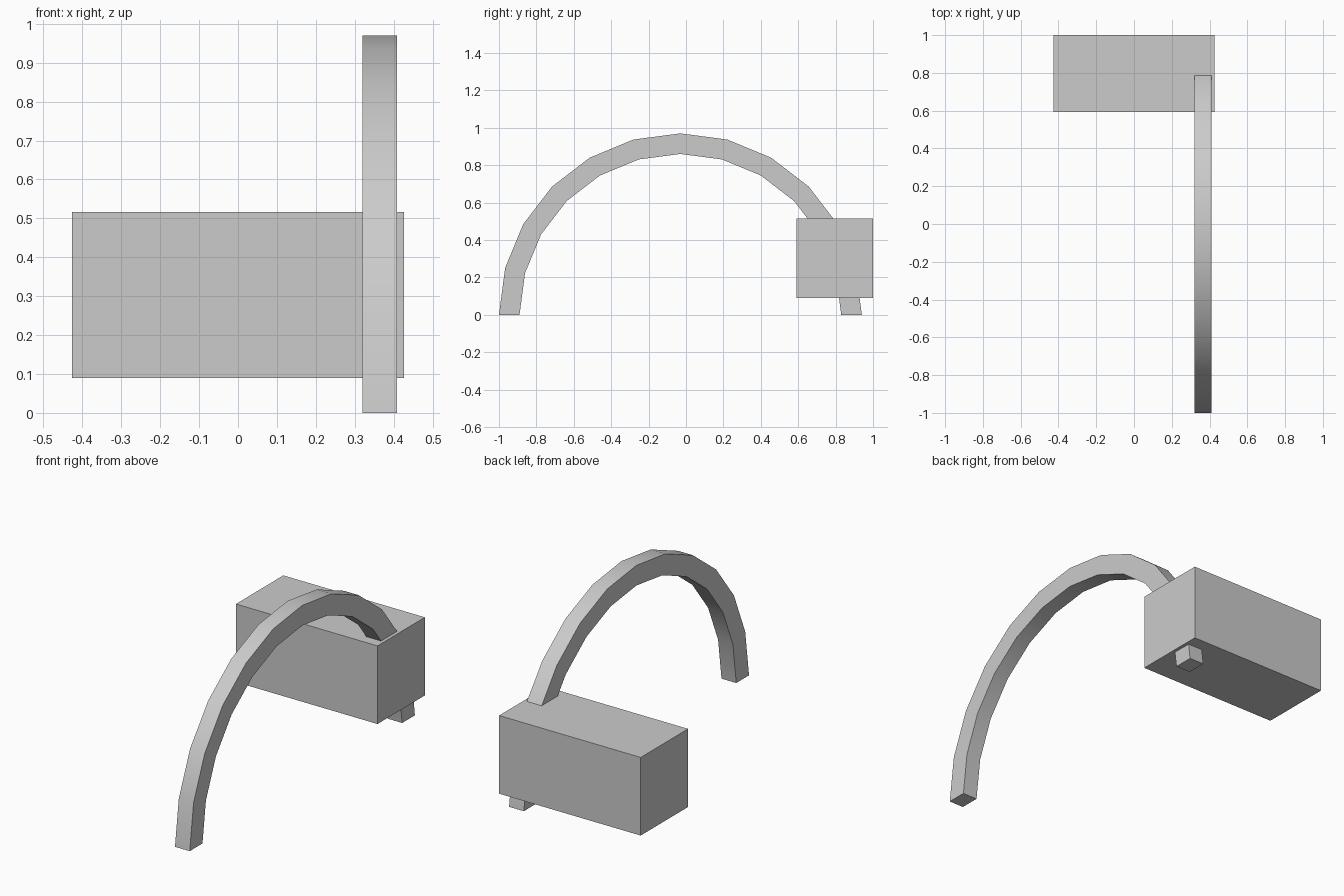
import bpy
import bmesh
from math import cos, sin, pi, radians

cube = bpy.data.objects.get("Cube")
if cube:
    bpy.data.objects.remove(cube, do_unlink=True)

# Single neutral colour
grey = bpy.data.materials.new("light grey")
grey.use_nodes = True
colour = (0.6, 0.6, 0.6, 1)
grey.diffuse_color = colour
grey.node_tree.nodes["Principled BSDF"].inputs["Base Color"].default_value = colour


def add_object(name, bm):
    bmesh.ops.recalc_face_normals(bm, faces=bm.faces)
    mesh = bpy.data.meshes.new(name)
    bm.to_mesh(mesh)
    bm.free()
    mesh.materials.append(grey)
    obj = bpy.data.objects.new(name, mesh)
    bpy.context.collection.objects.link(obj)
    return obj


# Box
bm = bmesh.new()
bmesh.ops.create_cube(bm, size=1)
for v in bm.verts:
    v.co.x = v.co.x * 0.854
    v.co.y = v.co.y * 0.408 + 0.796
    v.co.z = v.co.z * 0.426 + 0.303
add_object("box", bm)

# Half-ring arch with a square section, passing through the box
SEGMENTS = 12
OUTER, INNER, CENTRE_Y = 0.97, 0.86, -0.03
X0, X1 = 0.32, 0.409
bm = bmesh.new()
rings = []
for i in range(SEGMENTS + 1):
    a = pi * i / SEGMENTS
    corners = [(X0, OUTER), (X1, OUTER), (X1, INNER), (X0, INNER)]
    rings.append([bm.verts.new((x, CENTRE_Y - r * cos(a), r * sin(a))) for x, r in corners])
for a, b in zip(rings, rings[1:]):
    for j in range(4):
        k = (j + 1) % 4
        bm.faces.new((a[j], a[k], b[k], b[j]))
bm.faces.new(rings[0])
bm.faces.new(rings[-1])
arch = add_object("arch", bm)

# Soft shading along the curve, sharp long edges
bpy.ops.object.select_all(action="DESELECT")
arch.select_set(True)
bpy.context.view_layer.objects.active = arch
bpy.ops.object.shade_smooth_by_angle(angle=radians(30))
